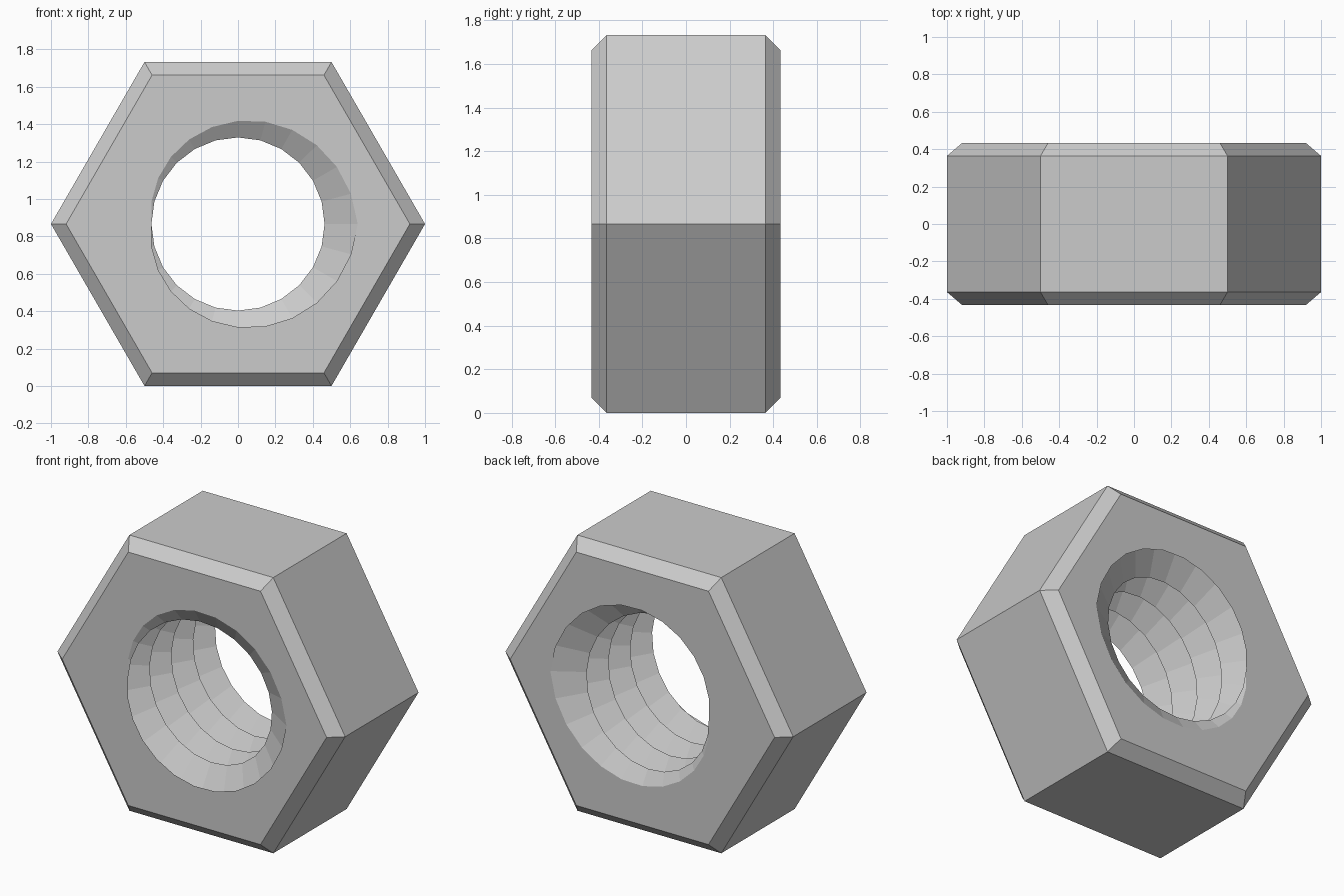
import bpy, bmesh
from math import cos, sin, pi

if "Cube" in bpy.data.objects:
    bpy.data.objects.remove(bpy.data.objects["Cube"])

H = 0.433                 # half thickness
CZ = 0.866                # height of the hole axis
CREST, ROOT = 0.463, 0.64 # thread radii
TURNS, N = 4, 24
PITCH = 2 * H / TURNS

bm = bmesh.new()


def ring_point(r, a, y):
    return bm.verts.new((r * cos(a), y, CZ + r * sin(a)))


def quads(cols):
    for a, b in zip(cols, cols[1:]):
        for k in range(len(a) - 1):
            bm.faces.new((a[k], a[k + 1], b[k + 1], b[k]))


# chamfered hexagonal body
profile = [(0.919, -H), (1.0, -0.364), (1.0, 0.364), (0.919, H)]
quads([[ring_point(r, i * pi / 3, y) for r, y in profile] for i in range(7)])

# right-handed V thread: each column holds its crest and root points, clipped at the faces
cols = []
for i in range(N + 1):
    col = []
    for k in range(-1, 2 * TURNS + 4):
        y = -H + PITCH * (k / 2 - i / N)
        y = max(-H, min(H, y))
        u = ((y + H) / PITCH + i / N) % 1.0
        r = CREST + (ROOT - CREST) * abs(1 - 2 * u)
        col.append(ring_point(r, 2 * pi * i / N, y))
    cols.append(col)
quads(cols)

bmesh.ops.remove_doubles(bm, verts=bm.verts[:], dist=1e-4)
bmesh.ops.dissolve_degenerate(bm, dist=1e-5, edges=bm.edges[:])

# front and back faces between hexagon and thread rim
for side in (-H, H):
    edges = [e for e in bm.edges if e.is_boundary
             and all(abs(v.co.y - side) < 1e-4 for v in e.verts)]
    bmesh.ops.triangle_fill(bm, use_beauty=True, use_dissolve=False,
                            edges=edges, normal=(0, 1 if side > 0 else -1, 0))
bmesh.ops.recalc_face_normals(bm, faces=bm.faces[:])

mesh = bpy.data.meshes.new("hex_nut")
bm.to_mesh(mesh)
bm.free()
bpy.context.collection.objects.link(bpy.data.objects.new("hex_nut", mesh))
